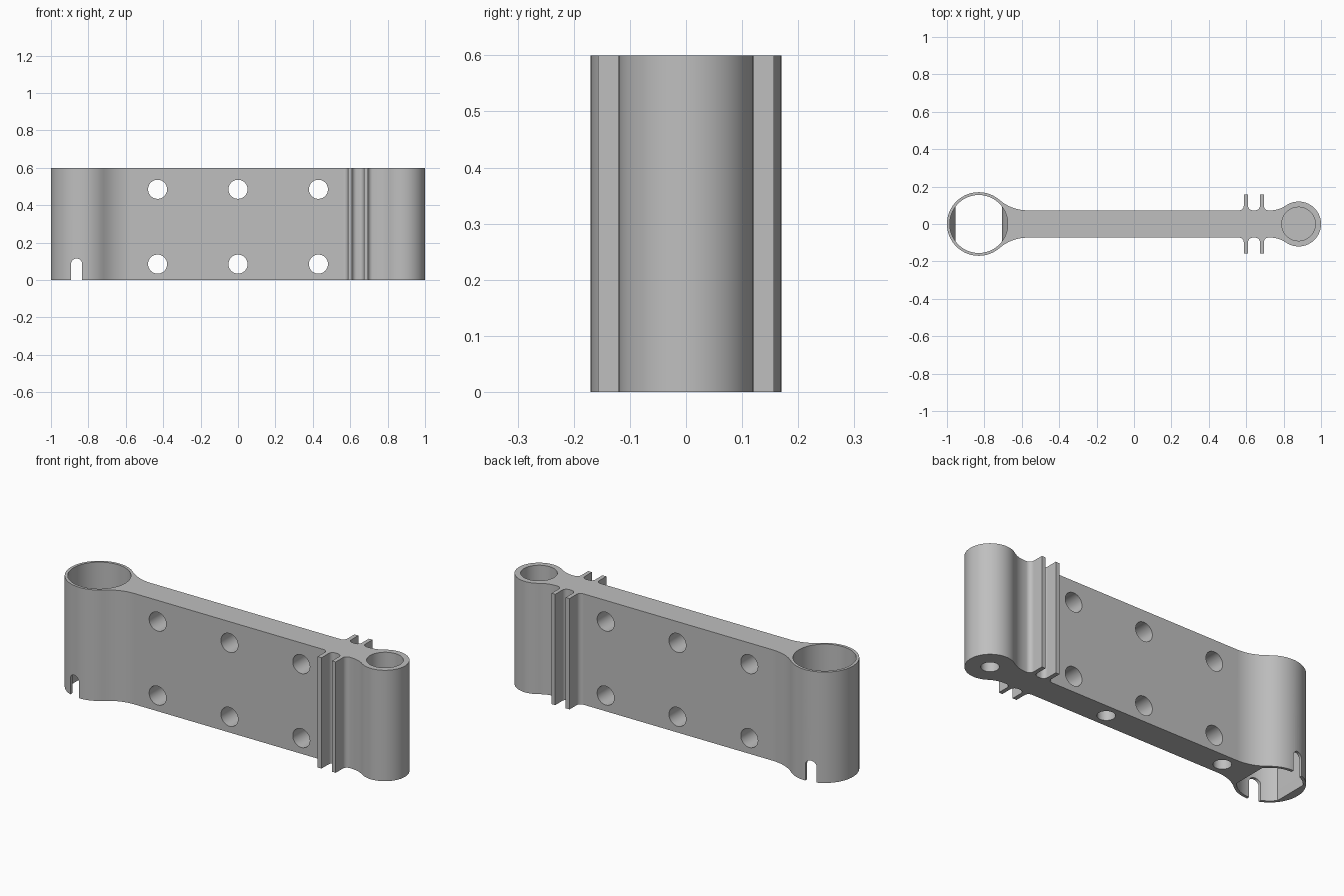
import bpy, bmesh
from math import sin, cos, atan2, radians, pi, degrees
from mathutils import Matrix, Vector

cube = bpy.data.objects.get("Cube")
if cube:
    bpy.data.objects.remove(cube, do_unlink=True)

HEIGHT, WEB = 0.6, 0.073
BIG_X, BIG_R, BIG_BORE = -0.83, 0.17, 0.155
SMALL_X, SMALL_R, SMALL_BORE = 0.88, 0.12, 0.09

grey = bpy.data.materials.new("plain grey")
grey.use_nodes = True
color = (0.52, 0.52, 0.52, 1)
grey.diffuse_color = color
grey.node_tree.nodes["Principled BSDF"].inputs["Base Color"].default_value = color


def add_object(name, bm):
    bmesh.ops.recalc_face_normals(bm, faces=bm.faces)
    mesh = bpy.data.meshes.new(name)
    bm.to_mesh(mesh)
    bm.free()
    mesh.materials.append(grey)
    obj = bpy.data.objects.new(name, mesh)
    bpy.context.collection.objects.link(obj)
    return obj


def arc(cx, cy, r, start, end, step=5):
    n = max(2, round(abs(end - start) / step))
    angles = [radians(start + (end - start) * i / n) for i in range(n + 1)]
    return [(cx + r * cos(a), cy + r * sin(a)) for a in angles]


def prism(name, points, offset, depth):
    """Extrude 3D outline points along a depth vector."""
    bm = bmesh.new()
    face = bm.faces.new([bm.verts.new(Vector(p) + Vector(offset)) for p in points])
    grown = bmesh.ops.extrude_face_region(bm, geom=[face], use_keep_orig=True)
    moved = [v for v in grown["geom"] if isinstance(v, bmesh.types.BMVert)]
    bmesh.ops.translate(bm, verts=moved, vec=depth)
    return add_object(name, bm)


def cylinder(bm, r, length, segments, matrix):
    bmesh.ops.create_cone(bm, cap_ends=True, segments=segments, radius1=r,
                          radius2=r, depth=length, matrix=matrix)


def cut(body, cutter):
    cutter.hide_render = True
    mod = body.modifiers.new("cut", 'BOOLEAN')
    mod.operation, mod.solver, mod.object = 'DIFFERENCE', 'EXACT', cutter
    bpy.context.view_layer.objects.active = body
    bpy.ops.object.modifier_apply(modifier=mod.name)
    bpy.data.objects.remove(cutter, do_unlink=True)


def bore(body, x, r, bottom, top, segments=48):
    bm = bmesh.new()
    cylinder(bm, r, top - bottom, segments, Matrix.Translation((x, 0, (top + bottom) / 2)))
    cut(body, add_object("bore_cutter", bm))


def blend(boss_x, boss_r, start_x):
    """Concave fillet tangent to a boss and to the flat web: radius, centre y, angle."""
    dx = start_x - boss_x
    r = (dx * dx + WEB ** 2 - boss_r ** 2) / (2 * (boss_r - WEB))
    return r, WEB + r, degrees(atan2(WEB + r, dx))


# Half outline: large boss, web, two fins, small boss
blend_a, blend_b = -0.57, 0.73
ra, ya, aa = blend(BIG_X, BIG_R, blend_a)
rb, yb, ab = blend(SMALL_X, SMALL_R, blend_b)
half = arc(BIG_X, 0, BIG_R, 180, aa)
half += arc(blend_a, ya, ra, 180 + aa, 270)[1:]
FIN_TOP, FILLET = 0.157, 0.024
for x0, x1 in ((0.587, 0.61), (0.673, 0.695)):
    half += arc(x0 - FILLET, WEB + FILLET, FILLET, -90, 0, 15)
    half += [(x0, FIN_TOP), (x1, FIN_TOP)]
    half += arc(x1 + FILLET, WEB + FILLET, FILLET, 180, 270, 15)
half += arc(blend_b, yb, rb, 270, 180 + ab + 0)[:-1] if ab < 90 else arc(blend_b, yb, rb, 270, 180 + ab)[:-1]
half += arc(SMALL_X, 0, SMALL_R, ab, 0)
outline = half + [(x, -y) for x, y in reversed(half[1:-1])]
body = prism("link_body", [(x, y, 0) for x, y in outline], (0, 0, 0), (0, 0, HEIGHT))

# Boss bores, and blind screw holes in the underside
bore(body, BIG_X, BIG_BORE, -0.1, 0.7, 72)
bore(body, SMALL_X, SMALL_BORE, 0.2, 0.7)
for x in (-0.54, 0.17, SMALL_X):
    bore(body, x, 0.044, -0.1, 0.15, 32)

# Cross holes through the web
bm = bmesh.new()
for x in (-0.43, 0, 0.43):
    for z in (0.085, 0.485):
        cylinder(bm, 0.051, 0.5, 40,
                 Matrix.Translation((x, 0, z)) @ Matrix.Rotation(pi / 2, 4, 'X'))
cut(body, add_object("cross_hole_cutter", bm))

# Arched slot through both walls of the large boss
slot = [(-0.03, -0.1)] + [p for p in reversed(arc(0, 0.085, 0.03, 0, 180, 12))] + [(0.03, -0.1)]
cut(body, prism("slot_cutter", [(x, 0, z) for x, z in slot], (-0.863, -0.3, 0), (0, 0.6, 0)))

# Flat stops with sloped tops inside the large bore
stops = []
for side, name in ((-1, "outer_bore_stop"), (1, "inner_bore_stop")):
    bm = bmesh.new()
    cylinder(bm, 0.16, 0.3, 72, Matrix.Translation((0, 0, 0.15)))
    for point, normal in (((0.125 * side, 0, 0), (-side, 0, 0)),
                          ((0.125 * side, 0, 0.19), (-side * 0.07, 0, 0.03))):
        bmesh.ops.bisect_plane(bm, geom=bm.verts[:] + bm.edges[:] + bm.faces[:],
                               plane_co=point, plane_no=normal, clear_outer=True)
        bmesh.ops.holes_fill(bm, edges=[e for e in bm.edges if e.is_boundary], sides=0)
    bmesh.ops.translate(bm, verts=bm.verts, vec=(BIG_X, 0, 0))
    stops.append(add_object(name, bm))

# Smooth the curved walls and keep the rims sharp
bpy.ops.object.select_all(action='DESELECT')
for obj in [body] + stops:
    obj.select_set(True)
bpy.context.view_layer.objects.active = body
bpy.ops.object.shade_smooth_by_angle(angle=radians(30))
weighted = body.modifiers.new("even_shading", 'WEIGHTED_NORMAL')
weighted.keep_sharp = True
